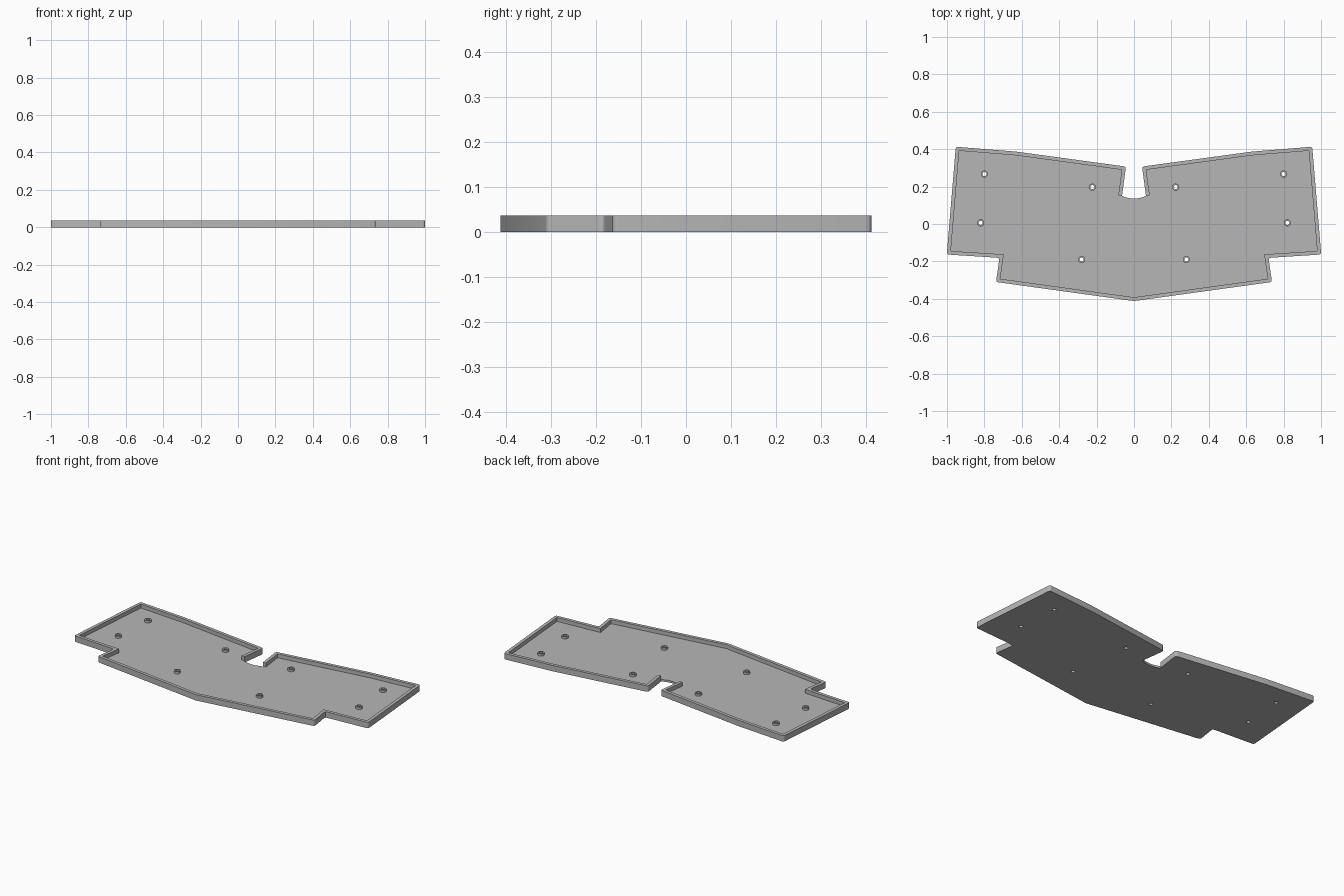
import bpy, bmesh
from math import cos, sin, pi
from mathutils import Vector

cube = bpy.data.objects.get("Cube")
if cube:
    bpy.data.objects.remove(cube, do_unlink=True)

HEIGHT, FLOOR, WALL, POST_TOP = 0.036, 0.012, 0.02, 0.026

grey = bpy.data.materials.new("mid grey")
grey.use_nodes = True
colour = (0.47, 0.47, 0.47, 1)
grey.diffuse_color = colour
grey.node_tree.nodes["Principled BSDF"].inputs["Base Color"].default_value = colour


def prisms(name, outlines, z0, z1):
    """One object made of upright prisms, one per outline."""
    bm = bmesh.new()
    for outline in outlines:
        face = bm.faces.new([bm.verts.new((p[0], p[1], z0)) for p in outline])
        top = bmesh.ops.extrude_face_region(bm, geom=[face])["geom"]
        verts = [v for v in top if isinstance(v, bmesh.types.BMVert)]
        bmesh.ops.translate(bm, verts=verts, vec=(0, 0, z1 - z0))
    bmesh.ops.recalc_face_normals(bm, faces=bm.faces)
    mesh = bpy.data.meshes.new(name)
    bm.to_mesh(mesh)
    bm.free()
    mesh.materials.append(grey)
    obj = bpy.data.objects.new(name, mesh)
    bpy.context.collection.objects.link(obj)
    return obj


def activate(obj):
    bpy.ops.object.select_all(action='DESELECT')
    obj.select_set(True)
    bpy.context.view_layer.objects.active = obj


def cut(obj, cutter):
    cutter.hide_render = True
    mod = obj.modifiers.new("cut", 'BOOLEAN')
    mod.operation, mod.solver, mod.object = 'DIFFERENCE', 'EXACT', cutter
    activate(obj)
    bpy.ops.object.modifier_apply(modifier=mod.name)


def circle(centre, radius, sides=24):
    return [(centre[0] + radius * cos(2 * pi * i / sides),
             centre[1] + radius * sin(2 * pi * i / sides)) for i in range(sides)]


def inset(points, widths):
    """Move each edge of a polygon inwards by its own width."""
    result = []
    for i, p in enumerate(points):
        a = (p - points[i - 1]).normalized()
        b = (points[(i + 1) % len(points)] - p).normalized()
        w0, w1 = widths[i - 1], widths[i]
        p0 = p + Vector((-a.y, a.x)) * w0
        p1 = p + Vector((-b.y, b.x)) * w1
        t = (p1 - p0).cross(b) / a.cross(b)
        result.append(p0 + a * t)
    return result


def rounded(points, i, size=0.014, steps=4):
    """Curve replacing corner i."""
    p = points[i]
    a = p + (points[i - 1] - p).normalized() * size
    b = p + (points[(i + 1) % len(points)] - p).normalized() * size
    ts = [k / steps for k in range(steps + 1)]
    return [a * (1 - t) ** 2 + p * 2 * t * (1 - t) + b * t * t for t in ts]


# Half outline from the front tip round to the bottom of the rear notch
half = [Vector(p) for p in (
    (0, -0.412), (0.738, -0.31), (0.719, -0.181), (1.001, -0.163),
    (0.953, 0.413), (0.63, 0.387), (0.043, 0.307), (0.064, 0.15))]
corners = half + [Vector((-p.x, p.y)) for p in reversed(half[1:])]
last = len(half) - 1

# Outer outline with softened corners and a bowed notch floor
outline = []
for i, p in enumerate(corners):
    if i in (0, last, last + 1):
        outline.append(p)
    else:
        outline += rounded(corners, i)
    if i == last:
        for k in range(1, 12):
            u = 1 - k / 6
            outline.append(Vector((p.x * u, p.y - 0.014 * (1 - u * u))))

# The pocket leaves a rim everywhere except along the notch floor
widths = [WALL] * len(corners)
widths[last] = -0.003
pocket = inset(corners, widths)

tray = prisms("tray", [outline], 0, HEIGHT)
pocket_cutter = prisms("pocket_cutter", [pocket], FLOOR, HEIGHT * 2)
cut(tray, pocket_cutter)

# Screw posts with holes through the floor
spots = [(s * x, y) for s in (-1, 1) for x, y in
         ((0.8, 0.267), (0.223, 0.197), (0.82, 0.006), (0.28, -0.19))]
posts = prisms("screw_posts", [circle(c, 0.019) for c in spots], FLOOR, POST_TOP)
hole_cutter = prisms("hole_cutter", [circle(c, 0.011) for c in spots], -HEIGHT, HEIGHT * 2)
for part in (tray, posts):
    cut(part, hole_cutter)
    activate(part)
    bpy.ops.object.shade_smooth_by_angle()

for helper in (pocket_cutter, hole_cutter):
    bpy.data.objects.remove(helper, do_unlink=True)
